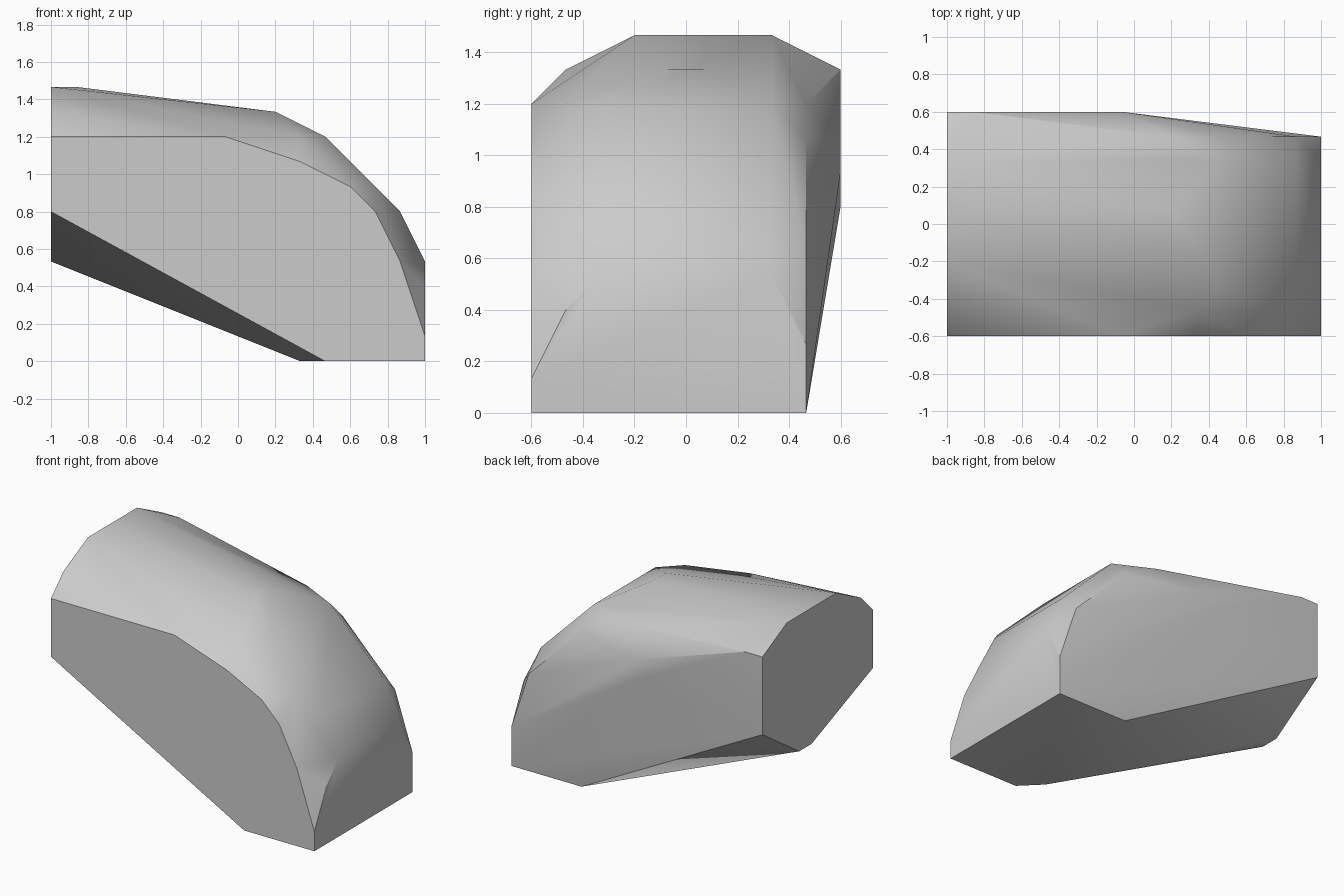
import bpy
import bmesh
import math

CELL = 2 / 15  # spacing of the modelling lattice

default_cube = bpy.data.objects.get("Cube")
if default_cube:
    bpy.data.objects.remove(default_cube, do_unlink=True)


def make_material(name, colour):
    material = bpy.data.materials.new(name)
    material.use_nodes = True
    material.diffuse_color = colour
    material.node_tree.nodes["Principled BSDF"].inputs["Base Color"].default_value = colour
    return material


# Side profiles (along x, up z) in lattice cells, keyed by depth from the front
profiles = {
    0: [(0, 6), (0, 9), (7, 9), (10, 8), (12, 7), (13, 6), (14, 4), (15, 1), (15, 0), (11, 0)],
    1: [(0, 10), (10, 9), (13, 7), (15, 3), (10, 0)],
    2: [(11, 9), (14, 6), (15, 4)],
    3: [(0, 11)],
    4: [(9, 10)],
    5: [(1, 11), (9, 10), (0, 4)],
    6: [(0, 4)],
    7: [(0, 11), (11, 9), (14, 6), (15, 4)],
    8: [(9, 9), (11, 8), (12, 7), (14, 5), (15, 2), (15, 0), (11, 0)],
    9: [(0, 6), (0, 10), (1, 10), (7, 8), (7, 7)],
}


def build_hull(name, sections, material):
    """Skin the sections with one closed convex shell."""
    bm = bmesh.new()
    for depth, outline in sections.items():
        for along, up in outline:
            bm.verts.new((along * CELL - 1, depth * CELL - 0.6, up * CELL))
    result = bmesh.ops.convex_hull(bm, input=bm.verts[:], use_existing_faces=False)
    leftover = set(result["geom_interior"]) | set(result["geom_unused"])
    loose = [v for v in leftover if isinstance(v, bmesh.types.BMVert)]
    bmesh.ops.delete(bm, geom=loose, context="VERTS")
    # Merge the coplanar triangles into clean flat faces
    bmesh.ops.dissolve_limit(bm, angle_limit=math.radians(0.2),
                             verts=bm.verts[:], edges=bm.edges[:])
    bmesh.ops.recalc_face_normals(bm, faces=bm.faces[:])
    mesh = bpy.data.meshes.new(name)
    bm.to_mesh(mesh)
    bm.free()
    mesh.materials.append(material)
    obj = bpy.data.objects.new(name, mesh)
    bpy.context.collection.objects.link(obj)
    return obj


# Faceted body with soft bevels and crisp outer edges
body = build_hull("faceted_body", profiles, make_material("light_grey", (0.6, 0.6, 0.6, 1)))
bpy.ops.object.select_all(action="DESELECT")
body.select_set(True)
bpy.context.view_layer.objects.active = body
bpy.ops.object.shade_smooth_by_angle(angle=math.radians(30))
